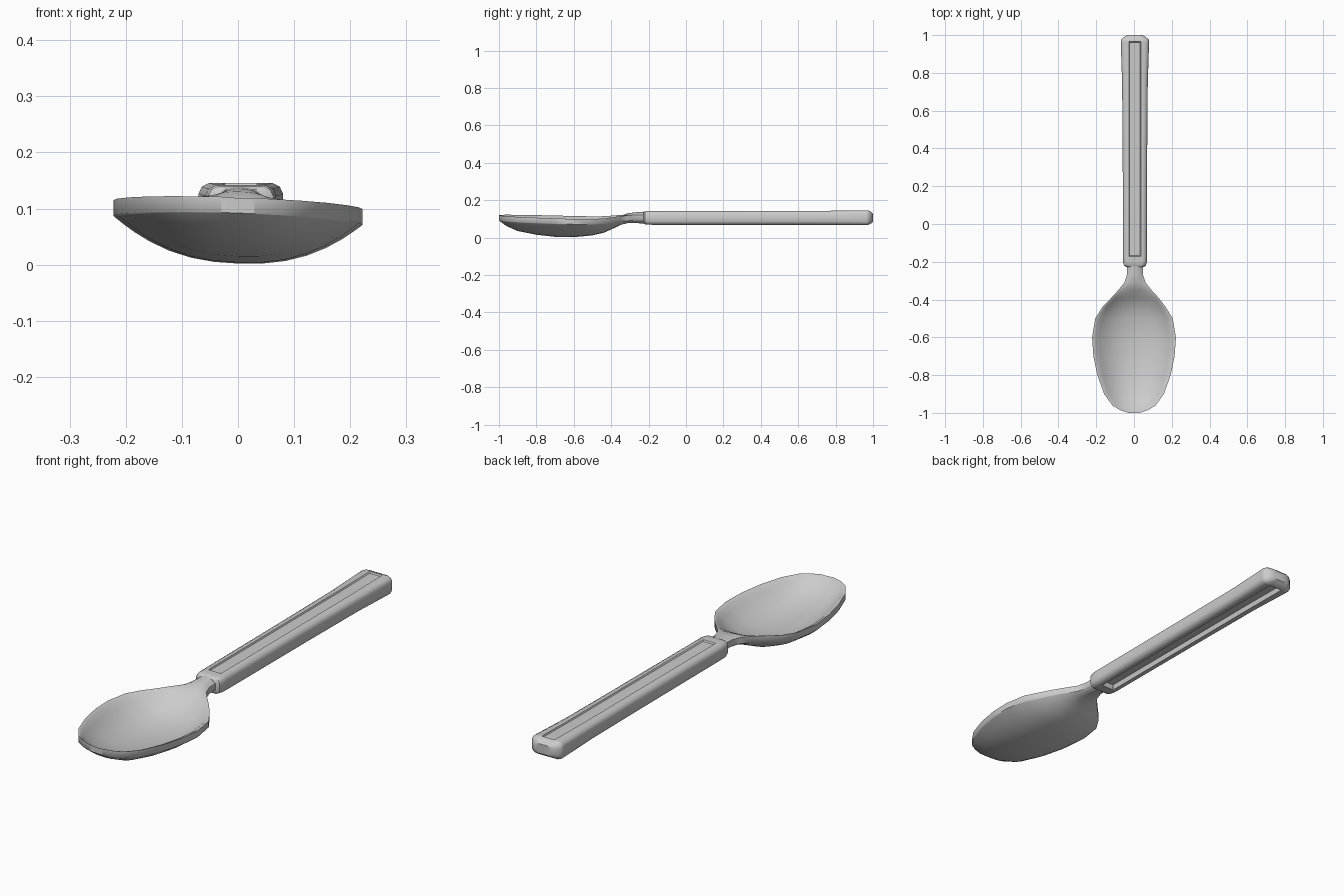
import bpy, math


def loft(name, rings, angle):
    """Skin a list of equal-length closed rings and cap both ends."""
    n = len(rings[0])
    verts = [p for r in rings for p in r]
    faces = [(i * n + j, i * n + (j + 1) % n, (i + 1) * n + (j + 1) % n, (i + 1) * n + j)
             for i in range(len(rings) - 1) for j in range(n)]
    faces.append(tuple(reversed(range(n))))
    faces.append(tuple(range(len(verts) - n, len(verts))))
    mesh = bpy.data.meshes.new(name)
    mesh.from_pydata(verts, [], faces)
    obj = bpy.data.objects.new(name, mesh)
    bpy.context.collection.objects.link(obj)
    bpy.ops.object.select_all(action='DESELECT')
    obj.select_set(True)
    bpy.context.view_layer.objects.active = obj
    bpy.ops.object.mode_set(mode='EDIT')
    bpy.ops.mesh.select_all(action='SELECT')
    bpy.ops.mesh.normals_make_consistent(inside=False)
    bpy.ops.object.mode_set(mode='OBJECT')
    bpy.ops.object.shade_smooth_by_angle(angle=math.radians(angle))
    return obj


# Bowl and neck: y, half width, rim height, floor height, underside height
BOWL = [
    (-1.00, 0.030, 0.120, 0.119, 0.092),
    (-0.985, 0.075, 0.119, 0.105, 0.080),
    (-0.96, 0.115, 0.118, 0.085, 0.062),
    (-0.90, 0.158, 0.116, 0.055, 0.035),
    (-0.80, 0.194, 0.113, 0.034, 0.015),
    (-0.70, 0.215, 0.110, 0.024, 0.004),
    (-0.60, 0.222, 0.107, 0.021, 0.002),
    (-0.50, 0.205, 0.106, 0.032, 0.012),
    (-0.44, 0.168, 0.108, 0.050, 0.026),
    (-0.39, 0.125, 0.113, 0.078, 0.048),
    (-0.35, 0.088, 0.118, 0.112, 0.068),
    (-0.31, 0.056, 0.120, 0.130, 0.078),
    (-0.27, 0.043, 0.122, 0.135, 0.078),
    (-0.20, 0.042, 0.122, 0.140, 0.072),
]
TILT = -0.036


def bowl_ring(y, w, rim, floor, under):
    us = [math.sin(math.pi / 2 * (k / 8 - 1)) for k in range(17)]
    edge = rim - 0.028
    shift = 0.005 if y > -0.4 else 0.0
    pts = []
    for u in us:                       # upper surface with a narrow lip
        t = min(1.0, abs(u) / 0.95)
        pts.append((u * w, rim - (rim - floor) * (1 - t ** 2.4)))
    for u in reversed(us):             # underside
        pts.append((u * w, edge - (edge - under) * (1 - abs(u) ** 2.4)))
    return [(x + shift, y, z + TILT * x) for x, z in pts]


loft("bowl", [bowl_ring(*s) for s in BOWL], 50)

# Handle: y, half width, bottom, top, corner size, recess amount
HANDLE = [
    (-0.228, 0.046, 0.078, 0.134, 0.016, 0),
    (-0.220, 0.058, 0.071, 0.140, 0.018, 0),
    (-0.200, 0.063, 0.069, 0.142, 0.019, 0),
    (-0.172, 0.063, 0.068, 0.142, 0.019, 0),
    (-0.168, 0.063, 0.068, 0.142, 0.019, 1),
    (0.40, 0.065, 0.068, 0.143, 0.019, 1),
    (0.75, 0.068, 0.068, 0.143, 0.019, 1),
    (0.962, 0.075, 0.066, 0.146, 0.019, 1),
    (0.966, 0.075, 0.066, 0.146, 0.019, 0),
    (0.975, 0.074, 0.068, 0.145, 0.020, 0),
    (0.990, 0.058, 0.076, 0.138, 0.018, 0),
    (1.000, 0.040, 0.086, 0.128, 0.014, 0),
]


def handle_ring(y, w, lo, hi, c, recess):
    g = min(0.031, w - c - 0.004)
    half = [(g - 0.003, hi - 0.006 * recess), (g, hi), (w - c, hi),
            (w - c * 0.3, hi - c * 0.35), (w, hi - c),
            (w, lo + c), (w - c * 0.3, lo + c * 0.35),
            (w - c, lo), (g, lo), (g - 0.004, lo + 0.022 * recess)]
    ring = half + [(-x, z) for x, z in reversed(half)]
    return [(x + 0.005, y, z) for x, z in ring]


loft("handle", [handle_ring(*s) for s in HANDLE], 40)
